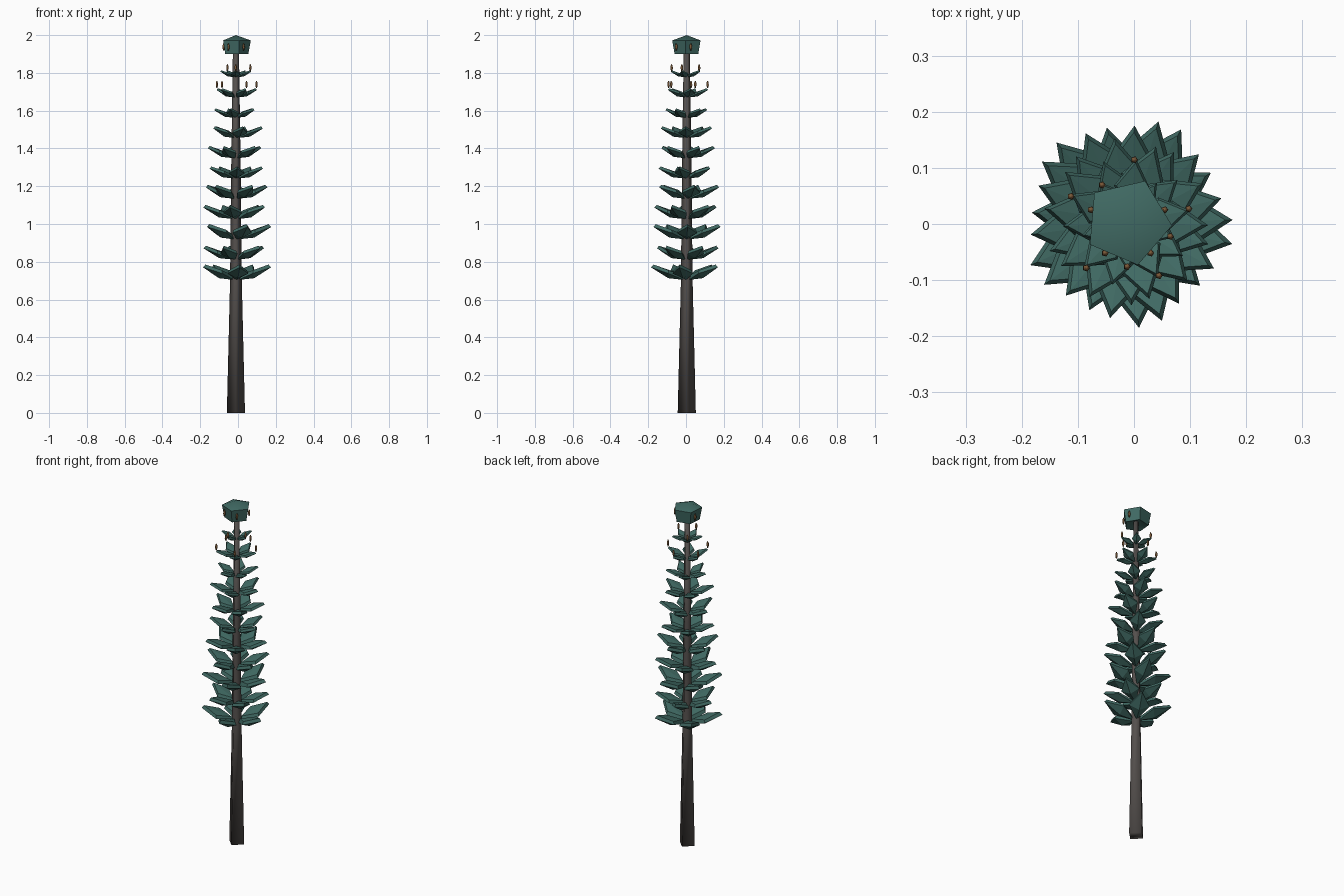
import bpy, bmesh, math
from mathutils import Vector

if "Cube" in bpy.data.objects:
    bpy.data.objects.remove(bpy.data.objects["Cube"])

CX, CY = -0.011, 0.004   # trunk axis


def material(name, rgb):
    m = bpy.data.materials.new(name)
    m.diffuse_color = (*rgb, 1)
    m.use_nodes = True
    m.node_tree.nodes["Principled BSDF"].inputs["Base Color"].default_value = m.diffuse_color
    return m


BARK = material("grey bark", (0.090, 0.080, 0.075))
NEEDLE = material("teal needles", (0.052, 0.145, 0.127))
CONE = material("brown cones", (0.20, 0.10, 0.04))


def finish(bm, name, mats, smooth=False):
    bmesh.ops.recalc_face_normals(bm, faces=bm.faces)
    for f in bm.faces:
        f.smooth = smooth
    me = bpy.data.meshes.new(name)
    bm.to_mesh(me)
    bm.free()
    for m in mats:
        me.materials.append(m)
    ob = bpy.data.objects.new(name, me)
    bpy.context.collection.objects.link(ob)
    return ob


def lathe(bm, profile, sides, cx, cy, phase=0.0):
    """Stack of polygon rings given as (radius, z), closed at both ends."""
    rings = []
    for r, z in profile:
        rings.append([bm.verts.new((cx + r * math.cos(phase + k * math.tau / sides),
                                    cy + r * math.sin(phase + k * math.tau / sides), z))
                      for k in range(sides)])
    for a, b in zip(rings, rings[1:]):
        for k in range(sides):
            j = (k + 1) % sides
            bm.faces.new((a[k], a[j], b[j], b[k]))
    bm.faces.new(rings[0][::-1])
    bm.faces.new(rings[-1])


def bough(bm, ang, R, z0):
    """Kite-shaped rising slab: bevelled inset top, keeled underside."""
    d = Vector((math.cos(ang), math.sin(ang), 0))
    s = Vector((-d.y, d.x, 0))

    def v(r, w, z):
        return bm.verts.new(Vector((CX, CY, z0)) + d * r * R + s * w * R + Vector((0, 0, z * R)))
    keel = v(0.52, 0, 0.07)
    low = [v(0.06, 0, 0.02), v(0.54, 0.29, 0.20), v(1.0, 0, 0.37), v(0.54, -0.29, 0.20)]
    top = [v(0.14, 0, 0.17), v(0.54, 0.25, 0.29), v(0.93, 0, 0.45), v(0.54, -0.25, 0.29)]
    for k in range(4):
        j = (k + 1) % 4
        bm.faces.new((low[k], low[j], top[j], top[k]))
        bm.faces.new((low[j], low[k], keel))
    bm.faces.new((top[0], top[1], top[2]))
    bm.faces.new((top[0], top[2], top[3]))


# trunk: four-sided, smooth shaded
bm = bmesh.new()
lathe(bm, [(0.048, 0), (0.031, 0.7), (0.025, 1.3), (0.016, 1.93)], 4, CX, CY)
finish(bm, "trunk", [BARK], True)

# whorls of five boughs, each turned against the one below
radii = [0.198, 0.172, 0.203, 0.182, 0.172, 0.162, 0.157, 0.143, 0.126, 0.118, 0.086]
STEP, START = math.radians(42.5), math.radians(-12)
bm = bmesh.new()
for i, R in enumerate(radii):
    for k in range(5):
        jitter = 1 - 0.04 * ((k * 3 + i * 2 + 1) % 3)
        bough(bm, START + STEP * i + k * math.tau / 5, R * jitter, 0.70 + 0.1075 * i)
finish(bm, "boughs", [NEEDLE])

# crown cap: shallow pentagonal roof with a skirt
bm = bmesh.new()
apex = bm.verts.new((CX, CY, 2.0))
under = bm.verts.new((CX, CY, 1.925))
rim, hem = [], []
for k in range(5):
    a = math.radians(67 + 72 * k)
    c, s = math.cos(a), math.sin(a)
    rim.append(bm.verts.new((CX + 0.079 * c, CY + 0.079 * s, 1.972)))
    hem.append(bm.verts.new((CX + 0.066 * c, CY + 0.066 * s, 1.900)))
for k in range(5):
    j = (k + 1) % 5
    bm.faces.new((rim[k], rim[j], apex))
    bm.faces.new((hem[k], hem[j], rim[j], rim[k]))
    bm.faces.new((hem[j], hem[k], under))
cap = finish(bm, "crown_cap", [NEEDLE], True)
cap.data.set_sharp_from_angle(angle=math.radians(45))

# small upright cones on the top three whorls: angle, radius, foot height, which boughs
bm = bmesh.new()
for a0, r, z, boughs in ((12, 0.111, 1.720, range(5)), (53, 0.080, 1.808, (1, 3, 4)),
                         (90, 0.069, 1.918, range(1, 5))):
    for k in boughs:
        a = math.radians(a0 + 72 * k)
        lathe(bm, [(0.003, z), (0.0065, z + 0.014), (0.006, z + 0.028), (0.002, z + 0.038)],
              5, CX + r * math.cos(a), CY + r * math.sin(a))
finish(bm, "cones", [CONE], True)
